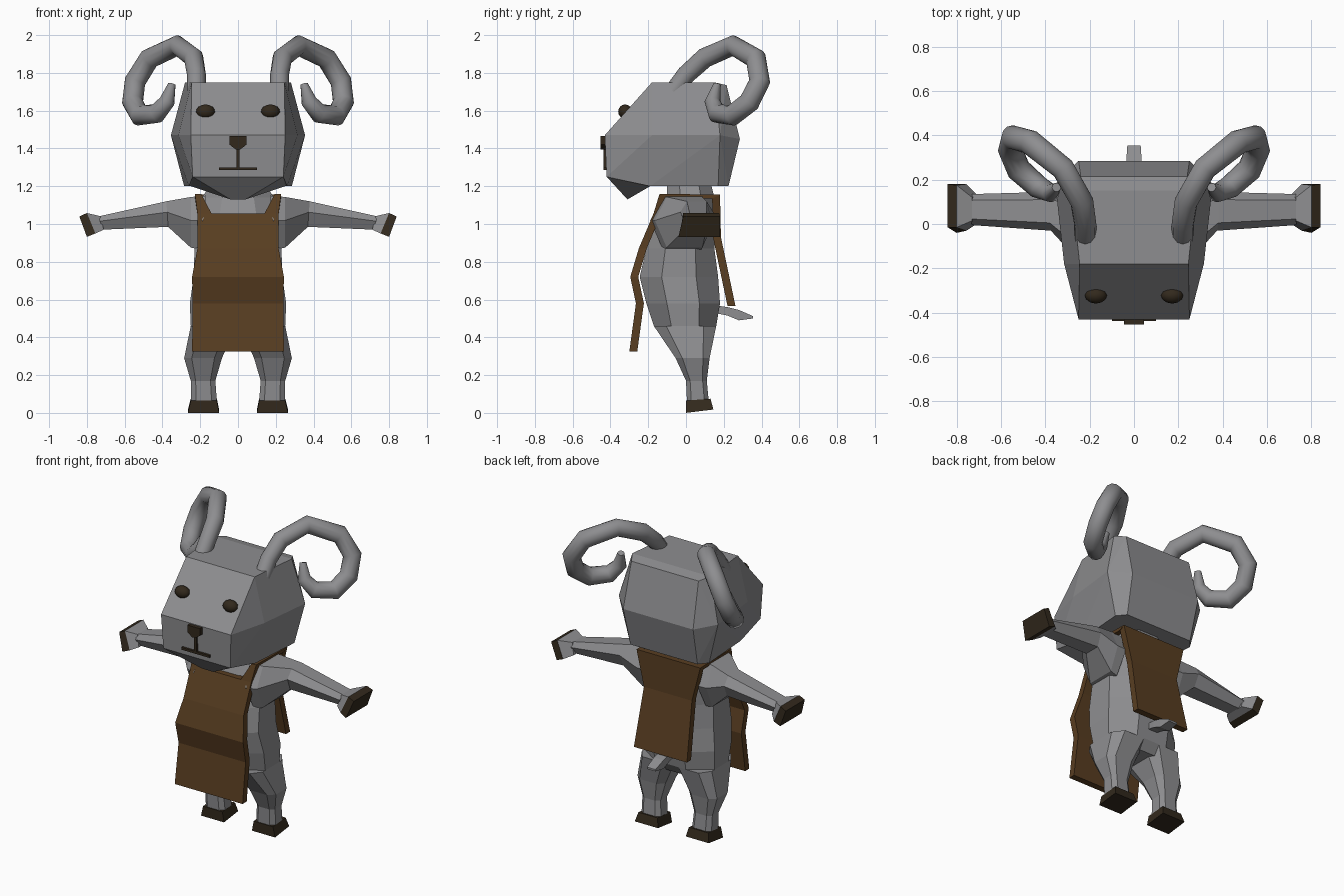
import bpy, bmesh, math
from mathutils import Vector

if "Cube" in bpy.data.objects:
    bpy.data.objects.remove(bpy.data.objects["Cube"])


def material(name, rgb):
    m = bpy.data.materials.new(name)
    m.diffuse_color = (*rgb, 1)
    m.use_nodes = True
    m.node_tree.nodes["Principled BSDF"].inputs["Base Color"].default_value = m.diffuse_color
    return m


GREY = material("grey wool", (0.27, 0.27, 0.28))
HORN = material("horn grey", (0.20, 0.20, 0.20))
BROWN = material("brown leather", (0.098, 0.047, 0.015))
DARK = material("dark hoof", (0.032, 0.022, 0.012))


def finish(name, bm, mat, smooth=False):
    bmesh.ops.recalc_face_normals(bm, faces=bm.faces)
    me = bpy.data.meshes.new(name)
    bm.to_mesh(me)
    bm.free()
    me.materials.append(mat)
    for p in me.polygons:
        p.use_smooth = smooth
    ob = bpy.data.objects.new(name, me)
    bpy.context.collection.objects.link(ob)
    return ob


def loft(name, rings, mat, smooth=False):
    """Skin a list of equal-length rings and cap both ends."""
    bm = bmesh.new()
    vs = [[bm.verts.new(p) for p in r] for r in rings]
    n = len(rings[0])
    for a, b in zip(vs, vs[1:]):
        for i in range(n):
            j = (i + 1) % n
            bm.faces.new((a[i], a[j], b[j], b[i]))
    bm.faces.new(vs[0])
    bm.faces.new(vs[-1])
    return finish(name, bm, mat, smooth)


def hull(name, half, mat):
    """Convex solid from points mirrored in x."""
    bm = bmesh.new()
    for x, y, z in half:
        for s in (-1, 1):
            bm.verts.new((s * x, y, z))
    bmesh.ops.convex_hull(bm, input=bm.verts[:])
    bmesh.ops.dissolve_limit(bm, angle_limit=0.05, verts=bm.verts[:], edges=bm.edges[:])
    return finish(name, bm, mat)


def oct_ring(x0, x1, y0, y1, z, c=0.28):
    """Rectangle with cut corners at height z."""
    a, b = (x1 - x0) * c, (y1 - y0) * c
    return [(x0 + a, y0, z), (x1 - a, y0, z), (x1, y0 + b, z), (x1, y1 - b, z),
            (x1 - a, y1, z), (x0 + a, y1, z), (x0, y1 - b, z), (x0, y0 + b, z)]


def mirror_rings(rings, s):
    return [[(s * x, y, z) for x, y, z in r] for r in rings]


# Head and chin
hull("head", [(.24, -.42, 1.25), (.25, -.43, 1.47), (.245, -.18, 1.75), (.315, -.18, 1.47),
              (.26, -.19, 1.2), (.28, .15, 1.75), (.355, .18, 1.47), (.285, .17, 1.2),
              (.24, .215, 1.735), (.25, .285, 1.45), (.24, .225, 1.2)], GREY)
hull("chin", [(.24, -.42, 1.25), (.04, -.31, 1.13), (.25, -.19, 1.2), (.25, -.19, 1.24)], GREY)

# Torso, from crotch to neck
torso = [(.14, -.09, .12, .40), (.25, -.17, .16, .46), (.255, -.21, .18, .58), (.235, -.245, .17, .72),
         (.23, -.21, .15, .87), (.23, -.15, .15, 1.02), (.19, -.10, .15, 1.14), (.14, -.10, .13, 1.22)]
loft("torso", [oct_ring(-h, h, a, b, z) for h, a, b, z in torso], GREY)

# Tail
tail = [(.03, .15, .53, .57), (.035, .22, .515, .56), (.035, .28, .49, .545), (.03, .355, .50, .512)]
loft("tail", [[(-h, y, a), (h, y, a), (h, y, b), (-h, y, b)] for h, y, a, b in tail], GREY)

HORN_PATH = [(.22, -.08, 1.68, .05), (.22, .0, 1.79, .05), (.235, .10, 1.88, .053), (.32, .25, 1.945, .054),
             (.47, .37, 1.875, .056), (.545, .39, 1.755, .056), (.558, .335, 1.645, .056),
             (.52, .245, 1.575, .056), (.43, .165, 1.585, .052), (.375, .14, 1.65, .042), (.35, .165, 1.74, .02)]


def horn_rings(path, sides=12):
    pts = [Vector(p[:3]) for p in path]
    rings, ref = [], Vector((1, 0, 0))
    for i, p in enumerate(pts):
        t = (pts[min(i + 1, len(pts) - 1)] - pts[max(i - 1, 0)]).normalized()
        ref = (ref - t * ref.dot(t)).normalized()
        side = t.cross(ref)
        rings.append([tuple(p + path[i][3] * (ref * math.cos(k * math.tau / sides)
                      + side * math.sin(k * math.tau / sides))) for k in range(sides)])
    return rings


for s, tag in ((-1, "right"), (1, "left")):
    # Curled horn
    horn = loft(f"{tag}_horn", mirror_rings(horn_rings(HORN_PATH), s), GREY, True)
    for p in horn.data.polygons:
        if len(p.vertices) > 4:
            p.use_smooth = False

    # Eye
    bm = bmesh.new()
    bmesh.ops.create_uvsphere(bm, u_segments=12, v_segments=8, radius=1)
    for v in bm.verts:
        v.co = (s * .172 + v.co.x * .05, -.322 + v.co.y * .037, 1.595 + v.co.z * .038)
    finish(f"{tag}_eye", bm, DARK, True)

    # Leg and hoof
    leg = [(.01, .25, -.17, .16, .46), (.085, .285, -.055, .125, .29),
           (.12, .25, .0, .11, .17), (.112, .25, .005, .12, .065)]
    loft(f"{tag}_leg", mirror_rings([oct_ring(*r, c=.2) for r in leg], s), GREY)
    hoof = [[(.112, .0, .065), (.25, .0, .065), (.25, .13, .075), (.112, .13, .075)],
            [(.10, .0, .0), (.265, .0, .0), (.265, .145, .018), (.10, .145, .018)]]
    loft(f"{tag}_foot_hoof", mirror_rings(hoof, s), DARK)

    # Arm: each ring is x top, x bottom, y front, y back, z bottom, z top
    def arm_ring(xt, xb, y0, y1, z0, z1):
        m = (z0 + z1) / 2 + .01
        xm = (xt + xb) / 2
        d = (y1 - y0) * .2
        return [(xt, y0 + d, z1), (xt, y1 - d, z1), (xm, y1, m),
                (xb, y1 - d, z0), (xb, y0 + d, z0), (xm, y0, m)]
    arm = [(.17, .20, -.19, .15, .865, 1.15), (.25, .25, -.165, .15, .875, 1.143),
           (.38, .37, -.03, .145, .985, 1.12), (.74, .72, -.005, .135, .97, 1.04)]
    loft(f"{tag}_arm", mirror_rings([arm_ring(*r) for r in arm], s), GREY)
    cuff = [[(.73, .015, 1.042), (.73, .12, 1.042), (.71, .135, .97), (.71, .0, .97)],
            [(.80, -.015, 1.058), (.80, .175, 1.058), (.755, .18, .95), (.755, -.03, .95)]]
    loft(f"{tag}_wrist", mirror_rings(cuff, s), GREY)
    tip = [cuff[1], [(.84, -.015, 1.04), (.84, .18, 1.04), (.80, .18, .932), (.80, -.04, .932)]]
    loft(f"{tag}_hand_hoof", mirror_rings(tip, s), DARK)

    # Apron strap, from the bib over the shoulder to the back panel
    strap = [[(.14, -.172, 1.055), (.215, -.172, 1.055), (.215, -.13, 1.045), (.14, -.13, 1.045)],
             [(.195, -.14, 1.16), (.228, -.14, 1.16), (.228, -.10, 1.14), (.195, -.10, 1.14)],
             [(.195, .18, 1.155), (.228, .18, 1.155), (.228, .14, 1.135), (.195, .14, 1.135)]]
    loft(f"{tag}_strap", mirror_rings(strap, s), BROWN)


def panel(name, profile, t):
    """Thick cloth panel; profile rows are half width, y, z."""
    loft(name, [[(-h, y, z), (h, y, z), (h, y + t, z), (-h, y + t, z)] for h, y, z in profile], BROWN)


# Apron front and back
panel("apron_front", [(.243, -.30, .325), (.24, -.265, .58), (.243, -.295, .72),
                      (.215, -.25, .87), (.215, -.172, 1.055)], .042)
panel("apron_back", [(.19, .262, .565), (.172, .185, .93), (.228, .18, 1.155)], -.042)


def plate(name, outline, y0, y1):
    loft(name, [[(x, y, z) for x, z in outline] for y in (y0, y1)], DARK)


# Nose and mouth
plate("nose", [(-.045, 1.465), (.045, 1.465), (.045, 1.42), (.012, 1.395), (-.012, 1.395), (-.045, 1.42)], -.453, -.42)
plate("lip_line", [(-.009, 1.40), (.009, 1.40), (.009, 1.295), (-.009, 1.295)], -.437, -.415)
plate("mouth", [(-.10, 1.30), (.10, 1.30), (.10, 1.285), (-.10, 1.285)], -.437, -.41)
bpy.data.materials.remove(HORN)
